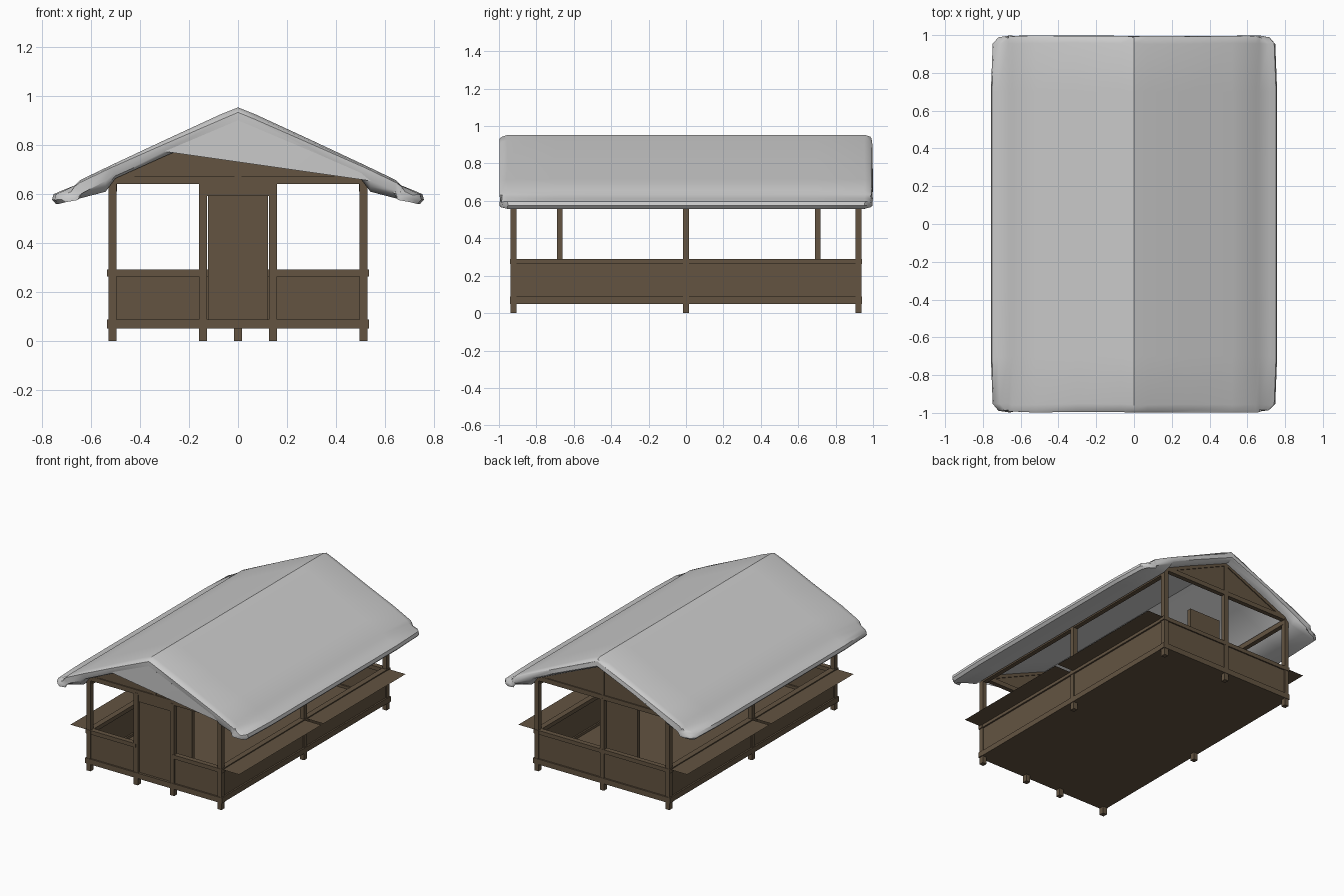
import bpy, bmesh, math, random
from mathutils import Vector

if "Cube" in bpy.data.objects:
    bpy.data.objects.remove(bpy.data.objects["Cube"])

random.seed(4)

def material(name, rgb):
    m = bpy.data.materials.new(name)
    m.diffuse_color = (*rgb, 1)
    m.use_nodes = True
    m.node_tree.nodes["Principled BSDF"].inputs["Base Color"].default_value = m.diffuse_color
    return m

WOOD = material("brown wood", (0.125, 0.088, 0.053))
SNOW = material("pale grey roof", (0.60, 0.60, 0.60))

def finish(name, bm, mat):
    bmesh.ops.recalc_face_normals(bm, faces=bm.faces[:])
    me = bpy.data.meshes.new(name)
    bm.to_mesh(me)
    bm.free()
    me.materials.append(mat)
    ob = bpy.data.objects.new(name, me)
    bpy.context.collection.objects.link(ob)
    return ob

def box(name, x, y, z):
    """Box from (min, max) ranges on each axis."""
    bm = bmesh.new()
    bmesh.ops.create_cube(bm, size=1)
    for v in bm.verts:
        v.co = [(r[0] + r[1]) / 2 + c * (r[1] - r[0]) for c, r in zip(v.co, (x, y, z))]
    return finish(name, bm, WOOD)

def prism(name, pts, y0, y1):
    """Extrude an x-z outline along y."""
    bm = bmesh.new()
    f = bm.faces.new([bm.verts.new((x, y0, z)) for x, z in pts])
    r = bmesh.ops.extrude_face_region(bm, geom=[f])
    for v in r["geom"]:
        if isinstance(v, bmesh.types.BMVert):
            v.co.y = y1
    return finish(name, bm, WOOD)

def around(c, h):
    return (c - h, c + h)

PX, PY, H = 0.512, 0.922, 0.016

# floor
box("floor", (-0.51, 0.51), (-0.92, 0.92), (0.05, 0.07))

# posts
posts = [(sx * PX, y) for sx in (-1, 1) for y in (-PY, 0, PY)]
posts += [(-0.142, -PY), (0.142, -PY), (0, PY)]
for x, y in posts:
    box("post", around(x, H), around(y, H + 0.001), (0, 0.65))

# long side walls, rails, top plates and serving shelves
for s in (-1, 1):
    box("side_wall", around(s * PX, 0.009), (-PY, PY), (0.05, 0.28))
    box("side_lower_rail", around(s * PX, 0.02), (-0.942, 0.942), (0.05, 0.088))
    box("side_upper_rail", around(s * PX, 0.02), (-0.942, 0.942), (0.262, 0.29))
    box("side_top_plate", around(s * 0.51, 0.016), (-PY, PY), (0.61, 0.645))
    for t in (-1, 1):
        bm = bmesh.new()
        bm.faces.new([bm.verts.new((s * x, t * y, 0.283)) for x, y in
                      ((0.52, 0.012), (0.66, 0.012), (0.66, 0.93), (0.52, 0.93))])
        finish("side_shelf", bm, WOOD)

# front and back walls; the front leaves a doorway
for label, s, spans in (("front", -1, ((-0.535, -0.142), (0.142, 0.535))),
                        ("back", 1, ((-0.535, 0.535),))):
    y = s * PY
    box(label + "_lower_rail", (-0.535, 0.535), around(y, 0.02), (0.05, 0.088))
    for a, b in spans:
        box(label + "_wall", (max(a, -0.51), min(b, 0.51)), around(y, 0.009), (0.05, 0.28))
        box(label + "_upper_rail", (a, b), around(y, 0.018), (0.262, 0.29))
    # gable with frame
    box(label + "_tie_beam", (-0.52, 0.52), around(y, 0.016), (0.64, 0.672))
    prism(label + "_gable", [(-0.5, 0.67), (0.5, 0.67), (0, 0.885)], y - 0.008, y + 0.008)
    box(label + "_king_post", around(0, 0.014), around(y, 0.014), (0.67, 0.87))
    for t in (-1, 1):
        prism(label + "_rafter", [(t * 0.5, 0.67), (0, 0.89), (0, 0.862), (t * 0.43, 0.67)],
              y - 0.014, y + 0.014)

# doors: front door in its frame and two inner leaves
box("front_door", (-0.123, 0.123), (-0.925, -0.908), (0.088, 0.59))
box("door_header", (-0.142, 0.142), around(-PY, 0.012), (0.59, 0.642))
for y in (-0.675, 0.705):
    box("inner_door", (-0.123, 0.123), around(y, 0.015), (0.07, 0.59))

# roof covering: soft-edged profile lofted along y, with rounded ends
top = [(0, 0.952), (0.07, 0.924), (0.3, 0.818), (0.52, 0.715), (0.645, 0.655), (0.665, 0.634),
       (0.72, 0.612), (0.752, 0.598)]
under = [(0.758, 0.575), (0.742, 0.558), (0.64, 0.582), (0.54, 0.608), (0.5, 0.662), (0.3, 0.752), (0, 0.88)]
half = top + under
profile = half + [(-x, z) for x, z in reversed(half[1:-1])]

def mid_z(x):
    """Height of the roof's middle layer at x."""
    x = abs(x)
    return 0.915 - 0.42 * x if x < 0.55 else 0.684 - 0.5 * (x - 0.55)

rows = [(-0.995, 0.45, 0.67), (-0.985, 0.75, 0.72), (-0.955, 1, 0.75)]
rows += [(y, 1, 0.76) for y in (-0.7, -0.35, 0, 0.35, 0.7)]
rows += [(-y, k, lim) for y, k, lim in reversed(rows[:3])]

bm = bmesh.new()
rings = []
for y, k, lim in rows:
    ring = []
    for x, z in profile:
        zz = mid_z(x) + (z - mid_z(x)) * k
        xx = max(-lim, min(lim, x)) if abs(x) < 0.7 else math.copysign(lim - (0.76 - abs(x)), x)
        j = 0.004 if abs(x) > 0.6 or abs(y) > 0.9 else 0
        ring.append(bm.verts.new((xx, y + random.uniform(-j, j), zz)))
    rings.append(ring)
n = len(profile)
for a, b in zip(rings, rings[1:]):
    for i in range(n):
        bm.faces.new((a[i], a[(i + 1) % n], b[(i + 1) % n], b[i]))
# end caps as strips between upper and lower profile points
for ring in (rings[0], rings[-1]):
    bmesh.ops.triangulate(bm, faces=[bm.faces.new(ring)])
roof = finish("roof_covering", bm, SNOW)
bpy.context.view_layer.objects.active = roof
roof.select_set(True)
bpy.ops.object.shade_smooth_by_angle(angle=math.radians(40))
